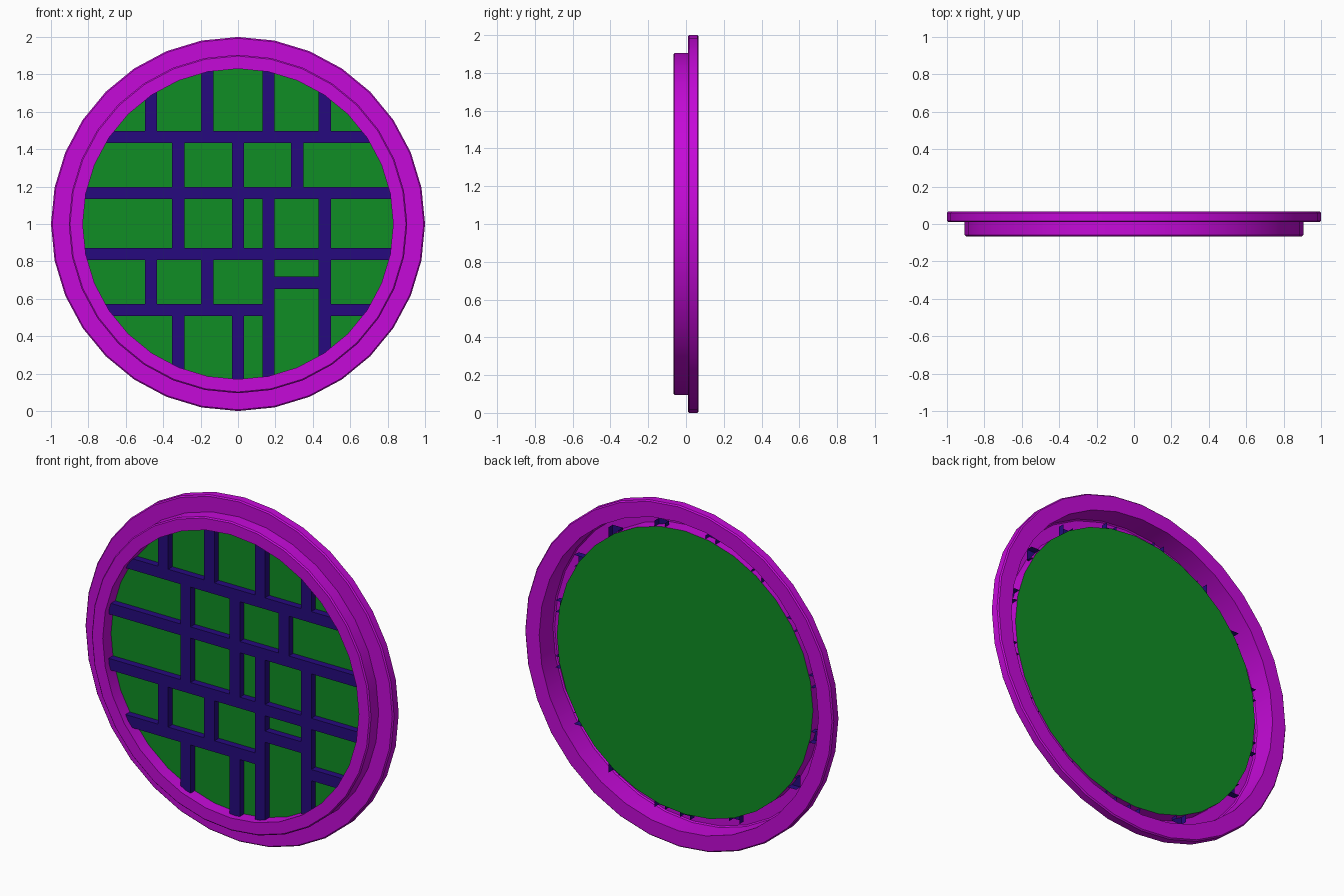
import bpy, bmesh, math
from mathutils import Matrix, Vector

cube = bpy.data.objects.get("Cube")
if cube:
    bpy.data.objects.remove(cube, do_unlink=True)

SIDES = 32
HALF = 0.067      # half of the total depth
PANE_Y = 0.01     # plane of the pane and of the flange front
PANE_R = 0.83
BAR_W = 0.066
BAR_FRONT = -0.03


def material(name, rgb):
    mat = bpy.data.materials.new(name)
    mat.use_nodes = True
    mat.diffuse_color = (*rgb, 1)
    bsdf = mat.node_tree.nodes["Principled BSDF"]
    bsdf.inputs["Base Color"].default_value = (*rgb, 1)
    bsdf.inputs["Roughness"].default_value = 0.6
    return mat


def finish(bm, name, mat, smooth=False):
    mesh = bpy.data.meshes.new(name)
    bm.to_mesh(mesh)
    bm.free()
    mesh.materials.append(mat)
    obj = bpy.data.objects.new(name, mesh)
    bpy.context.collection.objects.link(obj)
    if smooth:
        bpy.ops.object.select_all(action="DESELECT")
        obj.select_set(True)
        bpy.context.view_layer.objects.active = obj
        bpy.ops.object.shade_smooth_by_angle(angle=math.radians(30))
    return obj


def revolve(name, profile, mat):
    """Turn (radius, y) points around the window's axis."""
    bm = bmesh.new()
    rings = []
    for r, y in profile:
        angles = [math.tau * j / SIDES for j in range(SIDES)]
        rings.append([bm.verts.new((r * math.cos(a), y, 1 + r * math.sin(a))) for a in angles])
    for a, b in zip(rings, rings[1:]):
        for j in range(SIDES):
            k = (j + 1) % SIDES
            bm.faces.new((a[j], b[j], b[k], a[k]))
    return finish(bm, name, mat, smooth=True)


def bar(name, x0, x1, z0, z1, mat, along):
    """Channel-shaped bar, open at the back and at both ends."""
    bm = bmesh.new()
    size = Vector((x1 - x0, PANE_Y - BAR_FRONT, z1 - z0))
    centre = Vector(((x0 + x1) / 2, (PANE_Y + BAR_FRONT) / 2, (z0 + z1) / 2))
    bmesh.ops.create_cube(bm, size=1, matrix=Matrix.Translation(centre) @ Matrix.Diagonal((*size, 1)))
    bm.normal_update()
    drop = [f for f in bm.faces if f.normal.y > 0.5 or abs(f.normal[along]) > 0.5]
    bmesh.ops.delete(bm, geom=drop, context="FACES")
    return finish(bm, name, mat)


frame_mat = material("magenta_frame", (0.56, 0.003, 0.69))
pane_mat = material("green_pane", (0.005, 0.27, 0.018))
bar_mat = material("navy_bars", (0.019, 0.003, 0.21))

# Hollow frame: inner wall, front ring, step and rear flange
B = 0.007
RING = 0.905
revolve("round_frame", [
    (PANE_R, PANE_Y), (PANE_R, -HALF),
    (RING - B, -HALF), (RING, B - HALF), (RING, PANE_Y),
    (1 - B, PANE_Y), (1, PANE_Y + B), (1, HALF - B), (1 - B, HALF),
    (RING, HALF), (RING, PANE_Y)], frame_mat)

# Pane
bm = bmesh.new()
bmesh.ops.create_circle(bm, cap_ends=True, segments=SIDES, radius=PANE_R,
                        matrix=Matrix.Translation((0, PANE_Y, 1)) @ Matrix.Rotation(math.pi / 2, 4, "X"))
finish(bm, "pane", pane_mat)


def reach(offset):
    """Half length of a bar that just pokes through the inner wall."""
    return math.sqrt(0.855 ** 2 - offset ** 2)


# Horizontal bars
H = BAR_W / 2
rows = [1.465, 1.166, 0.84, 0.54]
cols = {"far_right": -0.465, "right": -0.32, "mid_right": -0.165, "centre": 0.0,
        "mid_left": 0.163, "left": 0.317, "far_left": 0.463}
spans = [(z, -reach(z - 1), reach(z - 1)) for z in rows[:3]]
spans += [(rows[3], -reach(rows[3] - 1), cols["mid_left"]),
          (rows[3], cols["far_left"], reach(rows[3] - 1)),
          (0.685, cols["mid_left"], cols["far_left"])]
for i, (z, x0, x1) in enumerate(spans):
    bar(f"horizontal_bar_{i + 1}", x0, x1, z - H, z + H, bar_mat, 0)

# Vertical bars, listed by the band between two rows (None runs to the frame)
bands = [
    (None, rows[0], ["far_right", "mid_right", "mid_left", "far_left"]),
    (rows[0], rows[1], ["right", "centre", "left"]),
    (rows[1], rows[2], ["right", "centre", "mid_left", "far_left"]),
    (rows[2], rows[3], ["far_right", "mid_right", "mid_left", "far_left"]),
    (rows[3], None, ["right", "centre", "mid_left", "far_left"]),
]
for i, (top, bottom, names) in enumerate(bands):
    for n in names:
        x = cols[n]
        z1 = 1 + reach(x) if top is None else top
        z0 = 1 - reach(x) if bottom is None else bottom
        bar(f"vertical_bar_{n}_{i + 1}", x - H, x + H, z0, z1, bar_mat, 2)
